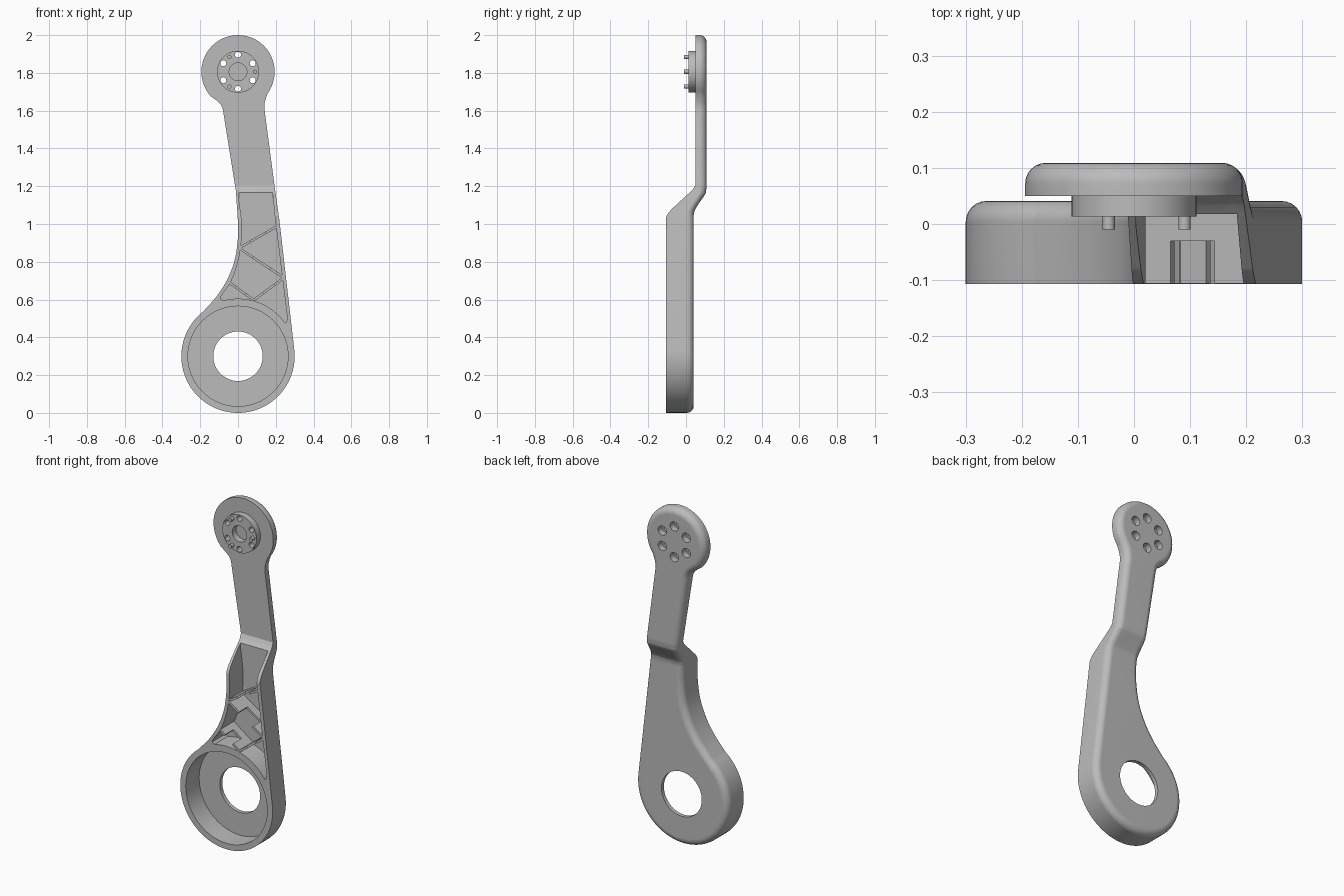
import bpy, bmesh, math
from mathutils import Vector

cube = bpy.data.objects.get("Cube")
if cube:
    bpy.data.objects.remove(cube, do_unlink=True)

grey = bpy.data.materials.new("plain_grey")
grey.use_nodes = True
grey.diffuse_color = (0.5, 0.5, 0.5, 1)
grey.node_tree.nodes["Principled BSDF"].inputs["Base Color"].default_value = (0.5, 0.5, 0.5, 1)

FRONT, BACK, FLOOR = -0.107, 0.041, 0.018
ARM_FRONT, ARM_BACK = 0.05, 0.109
RING = Vector((0, 0.30))     # large end centre (x, z)
HUB = Vector((0, 1.806))     # small end centre (x, z)
ROUND = 0.037


def make_object(name, bm):
    bm.normal_update()
    bmesh.ops.recalc_face_normals(bm, faces=bm.faces)
    mesh = bpy.data.meshes.new(name)
    bm.to_mesh(mesh)
    bm.free()
    mesh.materials.append(grey)
    obj = bpy.data.objects.new(name, mesh)
    bpy.context.collection.objects.link(obj)
    return obj


def arc(c, r, a0, a1, n):
    angles = [math.radians(a0 + (a1 - a0) * i / n) for i in range(n + 1)]
    return [Vector((c[0] + r * math.cos(a), c[1] + r * math.sin(a))) for a in angles]


def spline(points, steps=4):
    """Smooth curve through the points."""
    p = [Vector(q) for q in points]
    p = [p[0] * 2 - p[1]] + p + [p[-1] * 2 - p[-2]]
    out = []
    for a, b, c, d in zip(p, p[1:], p[2:], p[3:]):
        for i in range(steps):
            t = i / steps
            out.append(0.5 * (2 * b + (c - a) * t + (2 * a - 5 * b + 4 * c - d) * t * t
                              + (3 * b - a - 3 * c + d) * t ** 3))
    return out + [p[-2]]


def prism(name, outline, y0, y1):
    """Extrude an x-z outline along y."""
    bm = bmesh.new()
    rings = [[bm.verts.new((x, y, z)) for x, z in outline] for y in (y0, y1)]
    bridge(bm, *rings)
    for ring in rings:
        bm.faces.new(ring)
    return make_object(name, bm)


def bridge(bm, a, b):
    for i in range(len(a)):
        j = (i + 1) % len(a)
        bm.faces.new((a[i], a[j], b[j], b[i]))


def disc(name, c, r, y0, y1, n=48):
    return prism(name, arc(c, r, 0, 360, n)[:-1], y0, y1)


def cut(target, cutters):
    for cutter in cutters:
        mod = target.modifiers.new("cut", "BOOLEAN")
        mod.object, mod.operation, mod.solver = cutter, "DIFFERENCE", "EXACT"
        bpy.context.view_layer.objects.active = target
        bpy.ops.object.modifier_apply(modifier=mod.name)
        bpy.data.objects.remove(cutter, do_unlink=True)


def lookup(table, z):
    """Linear interpolation of y along z."""
    if z <= table[0][0]:
        return table[0][1]
    for (z0, y0), (z1, y1) in zip(table, table[1:]):
        if z <= z1:
            return y0 + (y1 - y0) * (z - z0) / (z1 - z0)
    return table[-1][1]


# Arm outline, clockwise from the lower right
outline = arc(RING, 0.30, 6.6, -233, 56)
outline += spline([(-0.175, 0.547), (-0.115, 0.615), (-0.06, 0.70), (-0.02, 0.80),
                   (-0.003, 0.90), (0, 1.0), (-0.012, 1.18)])
outline += spline([(-0.076, 1.58), (-0.081, 1.61), (-0.093, 1.635), (-0.116, 1.656)], 2)
outline += arc(HUB, 0.194, 222, -36, 48)
outline += spline([(0.149, 1.67), (0.141, 1.64), (0.14, 1.61), (0.145, 1.57)], 2)
outline += [Vector((0.195, 1.19)), Vector((0.218, 1.03))]


def inset(points, d):
    out = []
    for i, p in enumerate(points):
        t = (points[(i + 1) % len(points)] - points[i - 1]).normalized()
        out.append(p + Vector((t.y, -t.x)) * d)
    return out


# Flat body with a rounded back edge, then stepped along z
front_line = [(1.03, FRONT), (1.05, -0.1), (1.075, -0.08), (1.16, 0.012),
              (1.18, 0.034), (1.205, ARM_FRONT)]
back_line = [(1.05, BACK), (1.07, 0.045), (1.10, 0.062), (1.145, 0.094),
             (1.165, 0.105), (1.195, ARM_BACK)]
bm = bmesh.new()
layers = [(outline, 0)]
for k in range(7):
    a = math.pi / 2 * k / 6
    layers.append((inset(outline, ROUND * (1 - math.cos(a))), 1 - ROUND * (1 - math.sin(a))))
rings = [[bm.verts.new((p.x, y, p.y)) for p in pts] for pts, y in layers]
for a, b in zip(rings, rings[1:]):
    bridge(bm, a, b)
caps = [bm.faces.new(rings[0]), bm.faces.new(rings[-1])]
bm.normal_update()
bmesh.ops.triangulate(bm, faces=caps)
for z in sorted({z for z, _ in front_line + back_line}):
    bmesh.ops.bisect_plane(bm, geom=bm.verts[:] + bm.edges[:] + bm.faces[:], dist=1e-5,
                           plane_co=(0, 0, z), plane_no=(0, 0, 1))
for v in bm.verts:
    if v.co.y < 0.5:
        v.co.y += lookup(front_line, v.co.z)
    else:
        v.co.y += lookup(back_line, v.co.z) - 1
bm.normal_update()
bmesh.ops.triangulate(bm, faces=bm.faces[:])
arm = make_object("crank_arm", bm)

# Pocket, bearing cup and through hole
pocket = arc(RING, 0.305, 35, 105, 16)
pocket += spline([(-0.093, 0.605), (-0.085, 0.625), (-0.035, 0.70), (0.0, 0.80),
                  (0.017, 0.90), (0.02, 1.0), (0.004, 1.14)])
pocket += [Vector(p) for p in ((0.004, 1.20), (0.18, 1.20), (0.196, 1.03), (0.262, 0.495))]
cut(arm, [prism("pocket_cutter", pocket, -0.3, FLOOR),
          disc("cup_cutter", RING, 0.265, -0.3, FLOOR, 64),
          disc("bore_cutter", RING, 0.131, -0.3, 0.3)])

# Hub boss on the front of the small end
boss = disc("hub_boss", HUB, 0.111, 0.013, 0.055)
cut(boss, [disc("centre_cutter", HUB, 0.047, -0.1, 0.2, 32)])

# Six bolt holes with wider seats at the back
for hole in arc(HUB, 0.09, 30, 330, 5):
    cut(arm, [disc("hole_cutter", hole, 0.016, -0.1, 0.3, 20),
              disc("seat_cutter", hole, 0.027, 0.072, 0.3, 24)])
    cut(boss, [disc("hole_cutter", hole, 0.016, -0.1, 0.3, 20)])

# Three locating pins
parts = [arm, boss]
for i, pin in enumerate(arc(HUB, 0.09, 0, 240, 2)):
    parts.append(disc(f"locating_pin_{i + 1}", pin, 0.011, -0.01, 0.02, 16))

# Zigzag ribs, each with a notch in the middle
nodes = [(0.21, 0.99), (0.005, 0.872), (0.243, 0.715), (0.083, 0.597), (-0.055, 0.697)]
for i, (a, b) in enumerate(zip(nodes, nodes[1:])):
    a, b = Vector(a), Vector(b)
    along = (b - a).normalized()
    side = Vector((-along.y, along.x)) * 0.0065
    profile = [(0, FLOOR + 0.005), (0, FRONT + 0.001), (0.31, FRONT + 0.001), (0.31, -0.03),
               (0.69, -0.03), (0.69, FRONT + 0.001), (1, FRONT + 0.001), (1, FLOOR + 0.005)]
    bm = bmesh.new()
    faces = []
    for s in (-1, 1):
        pts = [(a + (b - a) * t + side * s, y) for t, y in profile]
        faces.append([bm.verts.new((p.x, y, p.y)) for p, y in pts])
    bridge(bm, *faces)
    for f in faces:
        bm.faces.new(f)
    parts.append(make_object(f"rib_{i + 1}", bm))

# Smooth shading with sharp edges kept
bpy.ops.object.select_all(action="DESELECT")
for obj in parts:
    obj.select_set(True)
bpy.context.view_layer.objects.active = arm
bpy.ops.object.shade_smooth_by_angle(angle=math.radians(30))
arm.modifiers.new("even_normals", "WEIGHTED_NORMAL").keep_sharp = True
